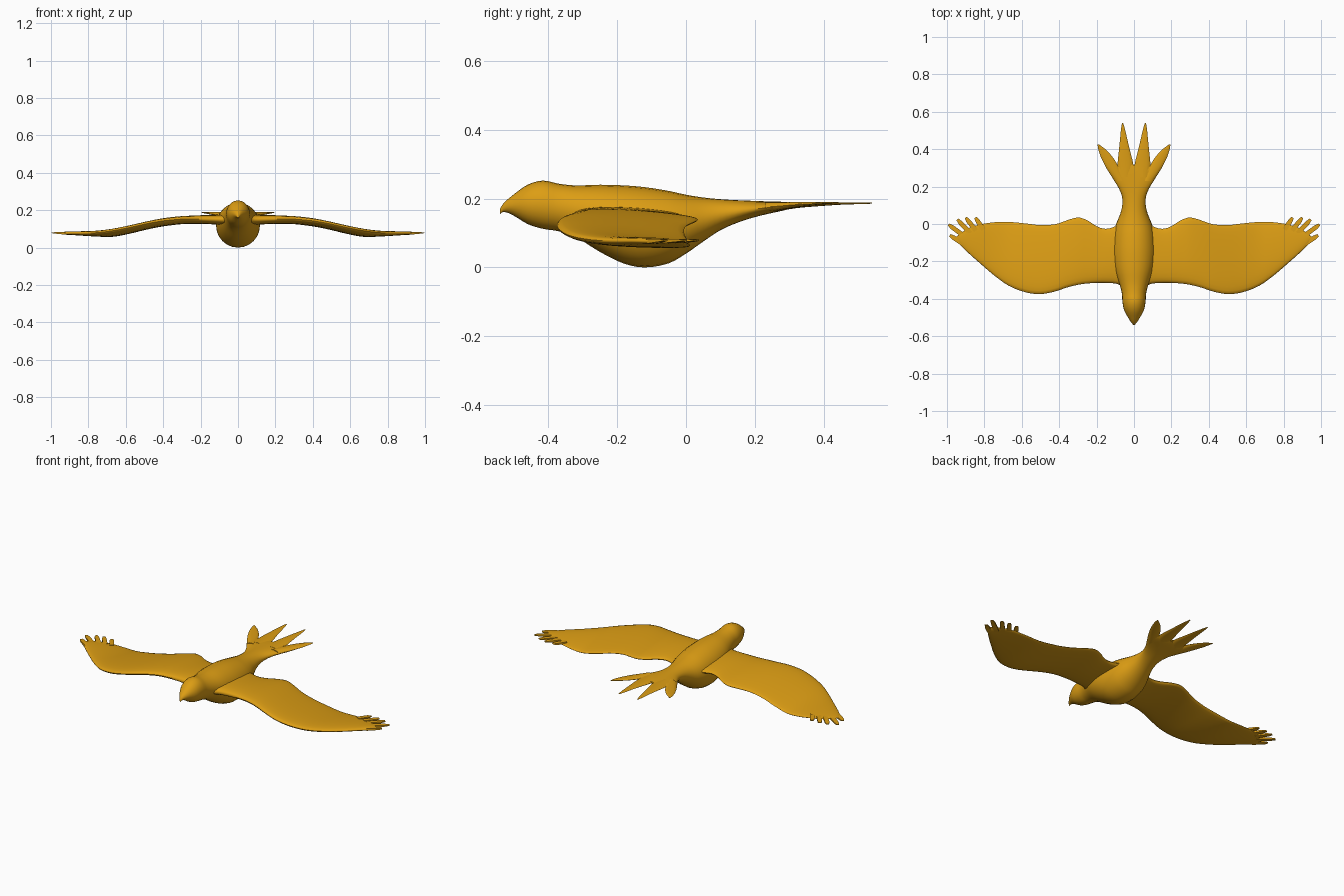
import bpy, bmesh, math
from mathutils import Vector

gold = bpy.data.materials.new("golden feathers")
gold.diffuse_color = (0.72, 0.34, 0.007, 1)


def finish(name, bm, mirror=False, angle=50):
    bmesh.ops.recalc_face_normals(bm, faces=bm.faces)
    me = bpy.data.meshes.new(name)
    bm.to_mesh(me)
    bm.free()
    ob = bpy.data.objects.new(name, me)
    bpy.context.collection.objects.link(ob)
    me.materials.append(gold)
    if mirror:
        ob.modifiers.new("mirror", 'MIRROR').use_axis[0] = True
    bpy.ops.object.select_all(action='DESELECT')
    ob.select_set(True)
    bpy.context.view_layer.objects.active = ob
    bpy.ops.object.shade_smooth_by_angle(angle=math.radians(angle))
    return ob


def smooth_rows(rows, n):
    """Insert n spline steps between stations (spaced by first value)."""
    out = []

    def slope(i, k):
        a, b = rows[max(i - 1, 0)], rows[min(i + 1, len(rows) - 1)]
        return (b[k] - a[k]) / (b[0] - a[0])
    for i in range(len(rows) - 1):
        p, q = rows[i], rows[i + 1]
        d = q[0] - p[0]
        for s in range(n):
            t = s / n
            row = [p[0] + d * t]
            for k in range(1, len(p)):
                row.append((2*t**3 - 3*t**2 + 1) * p[k] + (t**3 - 2*t**2 + t) * d * slope(i, k)
                           + (3*t**2 - 2*t**3) * q[k] + (t**3 - t**2) * d * slope(i + 1, k))
            out.append(row)
    out.append(list(rows[-1]))
    return out


def loft(name, rows, section, sides, steps, mirror=False):
    bm = bmesh.new()
    rings = []
    for r in smooth_rows(rows, steps):
        rings.append([bm.verts.new(section(r, 2 * math.pi * i / sides)) for i in range(sides)])
    for a, b in zip(rings, rings[1:]):
        for i in range(sides):
            j = (i + 1) % sides
            bm.faces.new((a[i], a[j], b[j], b[i]))
    bm.faces.new(rings[0])
    bm.faces.new(rings[-1])
    return finish(name, bm, mirror)


def oval(r, a):
    # row: y, centre x, half width, top z, bottom z
    y, x, w, zt, zb = r
    return (x + w * math.cos(a), y, (zt + zb) / 2 + (zt - zb) / 2 * math.sin(a))


def airfoil(r, a):
    # row: x, leading y, trailing y, leading z, trailing z, thickness
    x, yl, yt, zl, zt, th = r
    t = (1 - math.cos(a)) / 2
    h = math.copysign(abs(math.sin(a)) ** 0.8, math.sin(a)) * (1.1 - 0.45 * t)
    return (x, yl + (yt - yl) * t, zl + (zt - zl) * t + th / 2 * h + 0.006 * math.sin(a / 2) ** 2)


# Head, body and tail base in one loft
body = [(-.54, 0, .003, .170, .155), (-.53, 0, .012, .186, .161), (-.505, 0, .029, .208, .153),
        (-.46, 0, .053, .240, .126), (-.415, 0, .062, .252, .112), (-.37, 0, .065, .243, .105),
        (-.32, 0, .078, .238, .088), (-.25, 0, .102, .240, .045), (-.18, 0, .115, .238, .011),
        (-.12, 0, .117, .233, 0), (-.05, 0, .110, .222, .012), (0, 0, .096, .211, .040),
        (.05, 0, .075, .203, .075), (.10, 0, .063, .198, .108), (.15, 0, .065, .195, .130),
        (.20, 0, .086, .193, .146), (.25, 0, .117, .191, .158), (.29, 0, .130, .189, .167),
        (.315, 0, .088, .187, .176)]
loft("body", body, oval, 24, 3)

# Forked tail: outer and inner feathers
outer = [(.23, .070, .034, .190, .160), (.27, .096, .034, .190, .166), (.31, .119, .035, .190, .173),
         (.36, .147, .031, .190, .179), (.40, .172, .019, .190, .183), (.425, .191, .004, .189, .185)]
inner = [(.25, .045, .043, .191, .160), (.32, .046, .042, .190, .172), (.39, .051, .030, .190, .178),
         (.45, .055, .020, .189, .182), (.51, .059, .010, .188, .184), (.54, .061, .003, .188, .185)]
loft("outer_tail_feather", outer, oval, 12, 3, True)
loft("inner_tail_feather", inner, oval, 12, 3, True)

# Wings
wing = [(.02, -.325, .005, .150, .142, .060), (.06, -.335, .012, .150, .142, .062),
        (.09, -.320, -.008, .150, .140, .060), (.15, -.315, -.026, .152, .140, .054),
        (.20, -.315, -.012, .153, .138, .050), (.25, -.318, .020, .153, .135, .047),
        (.30, -.325, .035, .152, .132, .045), (.36, -.340, .019, .147, .124, .044),
        (.42, -.360, -.001, .140, .113, .042), (.50, -.375, -.006, .125, .095, .040),
        (.58, -.365, .003, .107, .075, .040), (.67, -.330, .011, .090, .058, .038),
        (.75, -.273, .009, .080, .060, .032), (.82, -.213, -.002, .077, .066, .027),
        (.88, -.160, -.020, .077, .070, .022), (.92, -.122, -.045, .076, .073, .018),
        (.95, -.090, -.068, .075, .075, .008)]
loft("wing", wing, airfoil, 28, 3, True)

# Finger feathers at the wing tips
fingers = [((.805, -.03), (.848, .034)), ((.845, -.035), (.900, .034)), ((.875, -.05), (.945, .025)),
           ((.90, -.07), (.992, -.003)), ((.915, -.105), (.985, -.060))]
bm = bmesh.new()
for base, tip in fingers:
    b, t = Vector((*base, .076)), Vector((*tip, .079))
    side = (t - b).cross(Vector((0, 0, 1))).normalized()
    pts = []
    for c, w, h in ((b, .013, .007), (b.lerp(t, .75), .012, .004), (t, .007, .002)):
        for s in (-1, 1):
            for u in (-1, 1):
                pts.append(bm.verts.new(c + side * s * w + Vector((0, 0, u * h))))
    bmesh.ops.convex_hull(bm, input=pts)
finish("wing_tip_feathers", bm, True, 30)
